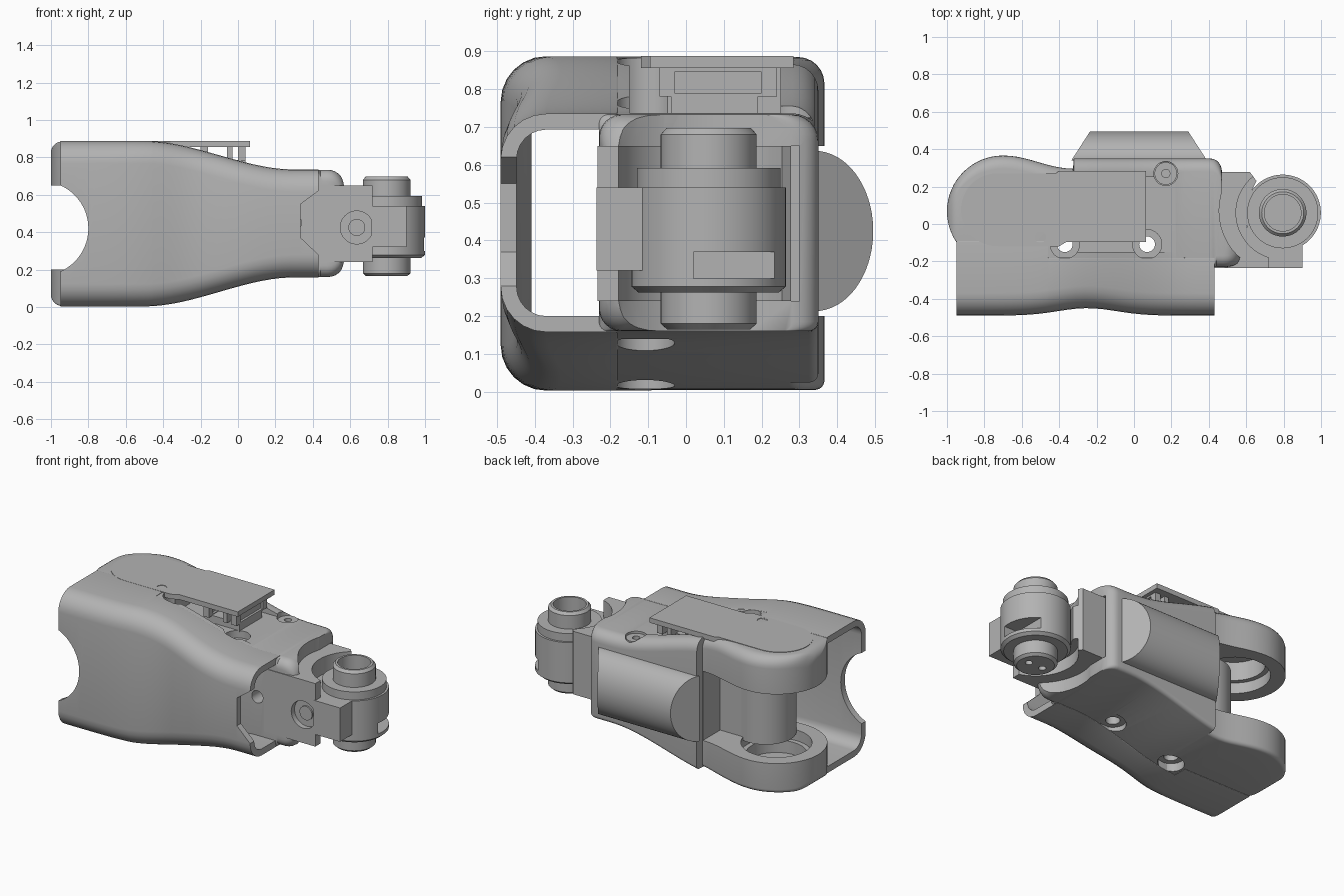
import bpy, bmesh, math
from math import cos, sin, pi, sqrt, exp

if "Cube" in bpy.data.objects:
    bpy.data.objects.remove(bpy.data.objects["Cube"])

grey = bpy.data.materials.new("machined grey")
grey.use_nodes = True
grey.diffuse_color = (0.45, 0.45, 0.45, 1)
grey.node_tree.nodes["Principled BSDF"].inputs["Base Color"].default_value = (0.45, 0.45, 0.45, 1)


def loft(name, sections):
    """Skin a list of equal-length point rings and cap both ends."""
    bm = bmesh.new()
    rings = [[bm.verts.new(p) for p in s] for s in sections]
    n = len(rings[0])
    for a, b in zip(rings, rings[1:]):
        for i in range(n):
            j = (i + 1) % n
            bm.faces.new((a[i], a[j], b[j], b[i]))
    bm.faces.new(rings[0][::-1])
    bm.faces.new(rings[-1])
    bmesh.ops.recalc_face_normals(bm, faces=bm.faces)
    mesh = bpy.data.meshes.new(name)
    bm.to_mesh(mesh)
    bm.free()
    mesh.materials.append(grey)
    obj = bpy.data.objects.new(name, mesh)
    bpy.context.scene.collection.objects.link(obj)
    return obj


def box(name, x, y, z):
    return loft(name, [[(x[0], y[0], h), (x[1], y[0], h), (x[1], y[1], h), (x[0], y[1], h)] for h in z])


def turned(name, cx, cy, profile, n=48):
    """Round part about a vertical axis from (radius, height) pairs."""
    ring = [2 * pi * i / n for i in range(n)]
    return loft(name, [[(cx + r * cos(t), cy + r * sin(t), z) for t in ring] for r, z in profile])


def rod(cx, cy, r, z0, z1):
    return turned("rod", cx, cy, [(r, z0), (r, z1)])


def rod_y(cx, cz, r, y0, y1, n=64):
    ring = [2 * pi * i / n for i in range(n)]
    return loft("rod", [[(cx + r * cos(t), y, cz + r * sin(t)) for t in ring] for y in (y0, y1)])


def combine(obj, other):
    mod = obj.modifiers.new("cut", "BOOLEAN")
    mod.operation, mod.solver, mod.object = "DIFFERENCE", "EXACT", other
    bpy.context.view_layer.update()
    mesh = bpy.data.meshes.new_from_object(obj.evaluated_get(bpy.context.evaluated_depsgraph_get()))
    obj.modifiers.clear()
    obj.data = mesh
    bpy.data.objects.remove(other)


def rounded(x, y0, y1, z0, z1, rf, rb, low, n=7):
    """Rounded rectangle across the length; radii for front, back top and back bottom."""
    pts = []
    for cy, cz, r, start in ((y1 - rb, z1 - rb, rb, 0), (y0 + rf, z1 - rf, rf, pi / 2),
                             (y0 + rf, z0 + rf, rf, pi), (y1 - low, z0 + low, low, 1.5 * pi)):
        for i in range(n):
            t = start + pi / 2 * i / (n - 1)
            pts.append((x, cy + r * cos(t), cz + r * sin(t)))
    return pts


def taper(x):
    t = min(max((x + 0.5) / 0.8, 0), 1)
    return t * t * (3 - 2 * t)


def heights(x):
    return 0.005 + 0.155 * taper(x), 0.885 - 0.152 * taper(x)


# Front shell: a C-shaped skin, necked along its length, wider over the fork
def shell_section(x, inset=0.0, back=None):
    z0, z1 = heights(x)
    front = -0.49 + 0.04 * exp(-((x + 0.25) / 0.22) ** 2)
    if back is None:
        back = -0.09 if x < -0.46 else -0.18
    return rounded(x, front + inset, back, z0 - 0.002 + inset, z1 + 0.002 - inset, 0.12 - inset, 0.004, 0.004)


steps = sorted([-0.95 + 1.38 * i / 28 for i in range(29)] + [-0.462, -0.459])
shell = loft("front_shell", [shell_section(x) for x in steps])
combine(shell, loft("cavity", [shell_section(x, 0.042, 0) for x in [-1.1] + steps + [0.6]]))
combine(shell, rod_y(-1.052, 0.42, 0.252, -0.8, 0.2))
notch = [(0.5, 0.66), (0.43, 0.62), (0.335, 0.55), (0.335, 0.37), (0.43, 0.28), (0.5, 0.24)]
combine(shell, loft("notch", [[(x, y, z) for x, z in notch] for y in (-0.6, 0)]))


# Main body: rounded fork end running into the block
def body_section(x):
    z0, z1 = heights(x)
    y0, y1, rf, rb = -0.23, 0.35, 0.01, 0.07
    if x < -0.7:
        half = 0.298 * sqrt(max(1 - ((x + 0.7) / 0.3) ** 2, 0.004))
        y0, y1 = 0.068 - half, 0.068 + half
    elif x < -0.325:
        y1 = 0.366 - 0.07 * (1 - cos(pi * (x + 0.7) / 0.375)) / 2
    shrink = 0
    if x < -0.94:
        shrink = 0.06 * (1 - sqrt(max(1 - ((-0.94 - x) / 0.06) ** 2, 0)))
    if x > 0.41:
        y1 -= 0.07 * (1 - sqrt(max(1 - ((x - 0.41) / 0.06) ** 2, 0)))
    if x > 0.48:
        shrink = 0.09 * (1 - sqrt(max(1 - ((x - 0.48) / 0.09) ** 2, 0)))
        y0 += shrink * 0.5
    if x > 0.43:
        rf = 0.06
    rb = min(rb, (y1 - y0) * 0.4)
    return rounded(x, y0, y1, z0 + shrink, z1 - shrink, rf, rb, min(rb, 0.025))


xs = [-0.7 - 0.3 * cos(pi / 2 * i / 16) for i in range(16)]
xs += [-0.7 + 0.374 * i / 10 for i in range(11)] + [-0.322 + 0.73 * i / 16 for i in range(17)]
xs += [0.41 + 0.06 * sin(pi / 2 * i / 6) for i in range(1, 7)]
xs += [0.48 + 0.09 * sin(pi / 2 * i / 7) for i in range(8)]
body = loft("main_body", [body_section(x) for x in xs])
combine(body, box("fork_gap", (-1.2, -0.33), (-1, 1), (0.2, 0.65)))
combine(body, turned("upper_bore", -0.7, 0.07, [(0.21, 0.6), (0.21, 0.72), (0.18, 0.72), (0.18, 0.84)]))
combine(body, turned("lower_bore", -0.7, 0.07, [(0.18, 0.05), (0.18, 0.13), (0.21, 0.13), (0.21, 0.3)]))
combine(body, box("connector_recess", (-0.42, 0.3), (-0.15, 0.25), (0.737, 1)))
combine(body, rod(0.79, 0.07, 0.335, 0, 1))
combine(body, box("end_trim", (0.47, 0.8), (0.07, 0.6), (0, 1)))
combine(body, box("joint_gap", (0.36, 0.8), (-0.5, 0.3), (0.24, 0.65)))
combine(body, rod_y(0.3, 0.45, 0.04, -0.4, -0.12))

# Rounded column and web between the fork arms
column = rod(-0.54, -0.05, 0.18, 0.18, 0.67)
column.name = "fork_column"
web = box("fork_web", (-0.5, -0.31), (-0.2, 0.12), (0.19, 0.66))

# Screw holes with counterbores on both faces
for x, low, high in ((-0.37, 0.06, 0.72), (0.07, 0.14, 0.69)):
    combine(body, rod(x, -0.108, 0.042, -0.1, 1))
    combine(body, rod(x, -0.108, 0.078, -0.1, low))
    combine(body, rod(x, -0.108, 0.078, high, 1))
for part in (column, web):
    combine(part, rod(-0.37, -0.108, 0.042, -0.1, 1))
combine(body, rod(0.17, 0.27, 0.064, 0.70, 1))
pin = turned("top_pin", 0.17, 0.27, [(0.06, 0.69), (0.06, 0.725)])
combine(pin, rod(0.17, 0.27, 0.022, 0.70, 0.8))

# Cover plate with rounded end
outline = [(-0.73 + 0.195 * cos(t), 0.076 + 0.195 * sin(t))
           for t in [pi / 2 + pi * i / 24 for i in range(25)]]
outline += [(-0.4, -0.119), (-0.36, -0.095), (0.065, -0.095), (0.065, 0.284), (-0.4, 0.284), (-0.42, 0.271)]
cover = loft("cover_plate", [[(x, y, z) for x, y in outline] for z in (0.856, 0.888)])
combine(cover, rod(-0.5, -0.07, 0.03, 0.88, 1))

# Connectors beneath the cover
for i, (a, b) in enumerate(((-0.2, -0.16), (-0.06, -0.03), (0.0, 0.04))):
    conn = box(f"connector_{i + 1}", (a, b), (-0.07, 0.24), (0.78, 0.86))
    combine(conn, box("socket", (b - 0.015, b + 0.1), (-0.03, 0.2), (0.79, 0.845)))
foot = box("connector_base", (-0.22, 0.04), (-0.04, 0.19), (0.73, 0.785))

# Rear pad: half-ellipse bulge with slanted ends
pad = []
for i in range(17):
    t = pi / 2 * i / 16.4
    y, h, d = 0.34 + 0.155 * sin(t), 0.212 * cos(t), 0.1 * sin(t)
    pad.append([(-0.335 + d, y, 0.425 - h), (0.39 - d, y, 0.425 - h),
                (0.39 - d, y, 0.425 + h), (-0.335 + d, y, 0.425 + h)])
loft("rear_pad", pad)

# Joint knuckle reaching from the block to the pivot
PX, PY = 0.795, 0.06
knuckle = box("joint_knuckle", (0.35, 0.72), (-0.234, 0.278), (0.24, 0.65))
corner = [(0.8, -0.02), (0.6, -0.02), (0.62, 0.16), (0.655, 0.23), (0.62, 0.278), (0.62, 0.4), (0.8, 0.4)]
combine(knuckle, loft("corner", [[(x, y, z) for x, y in corner] for z in (0.1, 0.8)]))
for z0, z1 in ((0.54, 0.8), (0.1, 0.32)):
    combine(knuckle, rod(PX, PY, 0.25, z0, z1))
combine(knuckle, rod_y(0.635, 0.425, 0.088, -0.4, -0.2))
bolt = rod_y(0.635, 0.425, 0.045, -0.21, -0.185)
bolt.name = "knuckle_bolt"
arm = box("knuckle_arm", (0.71, 0.9), (-0.236, -0.1), (0.32, 0.54))

# Pivot drum with bosses
drum = turned("pivot_drum", PX, PY, [
    (0.11, 0.165), (0.127, 0.18), (0.127, 0.262), (0.185, 0.262), (0.204, 0.278), (0.204, 0.54),
    (0.19, 0.54), (0.19, 0.592), (0.127, 0.592), (0.127, 0.68), (0.112, 0.697)], 64)
combine(drum, rod(PX, PY, 0.098, 0.6, 0.8))
combine(drum, box("slot", (0.9, 1.1), (0.02, 0.3), (0.3, 0.37)))
for s in (-1, 1):
    combine(drum, rod(PX + 0.05 * s, PY, 0.022, 0.1, 0.2))

# Smooth curved surfaces, keep hard edges
for obj in bpy.context.scene.objects:
    if obj.type == "MESH" and obj.data.materials and obj.data.materials[0] == grey:
        bpy.ops.object.select_all(action="DESELECT")
        obj.select_set(True)
        bpy.context.view_layer.objects.active = obj
        bpy.ops.object.shade_smooth_by_angle(angle=math.radians(30))
